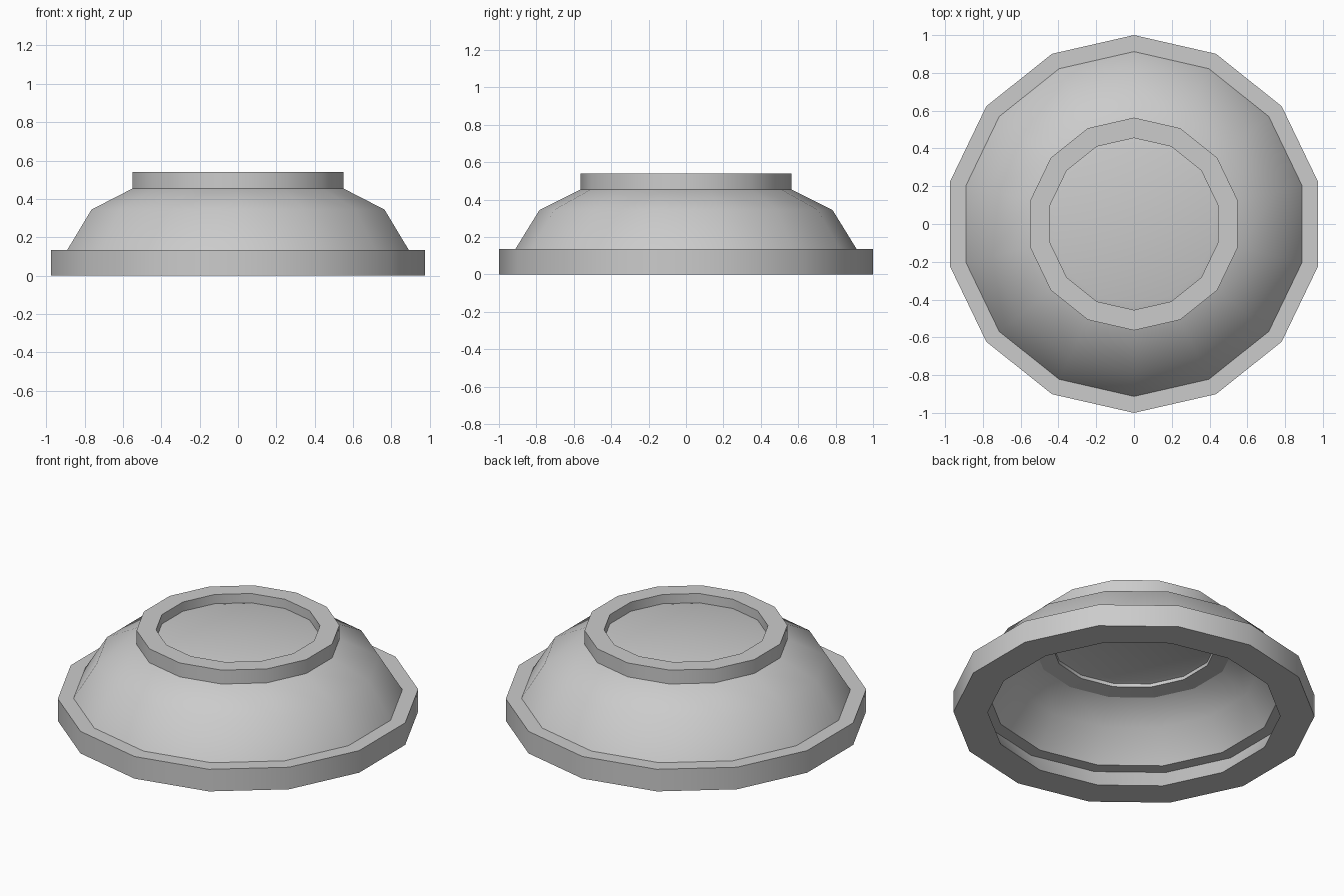
import bpy
import bmesh
from math import cos, sin, pi, radians

SIDES = 14

cube = bpy.data.objects.get("Cube")
if cube:
    bpy.data.objects.remove(cube, do_unlink=True)

# One plain grey material
grey = bpy.data.materials.new("plain grey")
grey.use_nodes = True
colour = (0.6, 0.6, 0.6, 1)
grey.diffuse_color = colour
grey.node_tree.nodes["Principled BSDF"].inputs["Base Color"].default_value = colour


def lathe(name, profile, closed, smooth_angle):
    """Revolve (radius, height) points about z; zero radius makes a pole."""
    bm = bmesh.new()
    rings = []
    for r, z in profile:
        if r == 0:
            rings.append([bm.verts.new((0, 0, z))] * SIDES)
        else:
            angles = [pi / 2 + 2 * pi * i / SIDES for i in range(SIDES)]
            rings.append([bm.verts.new((r * cos(a), r * sin(a), z)) for a in angles])
    following = rings[1:] + (rings[:1] if closed else [])
    for low, high in zip(rings, following):
        for i in range(SIDES):
            j = (i + 1) % SIDES
            corners = dict.fromkeys((low[i], low[j], high[j], high[i]))
            bm.faces.new(list(corners))
    bmesh.ops.recalc_face_normals(bm, faces=bm.faces)
    mesh = bpy.data.meshes.new(name)
    bm.to_mesh(mesh)
    bm.free()
    mesh.materials.append(grey)
    obj = bpy.data.objects.new(name, mesh)
    bpy.context.collection.objects.link(obj)
    bpy.ops.object.select_all(action="DESELECT")
    obj.select_set(True)
    bpy.context.view_layer.objects.active = obj
    bpy.ops.object.shade_smooth_by_angle(angle=radians(smooth_angle))


# Wide rim at the bottom, its inner wall flaring out towards the dome
lathe("base_rim", [(1, 0), (1, 0.135), (0.89, 0.135), (0.81, 0)], True, 30)

# Narrow ring on top
lathe("top_ring", [(0.563, 0.415), (0.563, 0.54), (0.455, 0.54), (0.455, 0.43)], True, 30)

# Hollow dome: outer skin from the pole down, then inner skin back up
dome_profile = [
    (0, 0.50), (0.43, 0.49), (0.563, 0.455), (0.783, 0.345), (0.917, 0.128),
    (0.81, 0.128), (0.70, 0.31), (0.55, 0.417), (0.43, 0.46), (0, 0.47),
]
lathe("dome_shell", dome_profile, False, 45)
